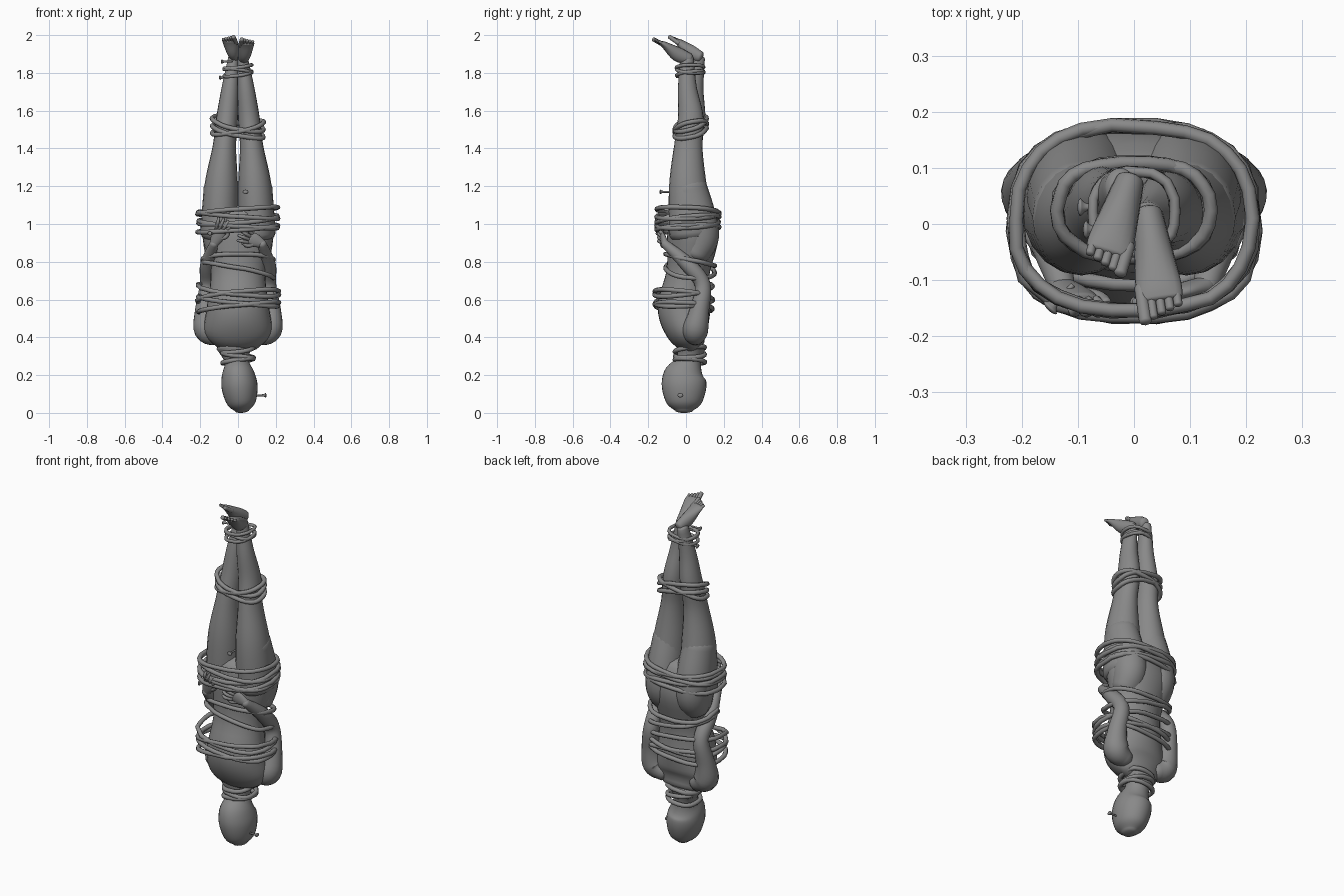
import bpy, bmesh, math, random
from mathutils import Vector

if "Cube" in bpy.data.objects:
    bpy.data.objects.remove(bpy.data.objects["Cube"])

random.seed(4)
X, Y, Z = Vector((1, 0, 0)), Vector((0, 1, 0)), Vector((0, 0, 1))
SIDES = ((-1, "left"), (1, "right"))
GREY = bpy.data.materials.new("dark_grey")
GREY.diffuse_color = (.25, .25, .25, 1)
GREY.use_nodes = True
GREY.node_tree.nodes["Principled BSDF"].inputs["Base Color"].default_value = GREY.diffuse_color


def spline(rows, n):
    """Catmull-Rom interpolation of rows of numbers."""
    out = []
    for i in range(len(rows) - 1):
        a, b = rows[max(i - 1, 0)], rows[i]
        c, d = rows[i + 1], rows[min(i + 2, len(rows) - 1)]
        for k in range(n):
            t = k / n
            out.append([(2 * q + (r - p) * t + (2 * p - 5 * q + 4 * r - s) * t * t
                         + (3 * q - p - 3 * r + s) * t ** 3) / 2
                        for p, q, r, s in zip(a, b, c, d)])
    return out + [list(rows[-1])]


def add_tube(bm, rows, ref, sides=20, n=5, cap=.5):
    """Round-ended elliptical tube; rows are (centre, radius a, radius b)."""
    rows = spline([(*p, a, b) for p, a, b in rows], n)
    pts = [Vector(r[:3]) for r in rows]
    last = len(pts) - 1
    sect = [(p, (pts[min(i + 1, last)] - pts[max(i - 1, 0)]).normalized(), *rows[i][3:])
            for i, p in enumerate(pts)]

    def dome(s, sign):
        p, t, a, b = s
        h = min(a, b) * cap * sign
        turns = [k * math.pi / 7 for k in range(1, 4)]
        return [(p + t * h * math.sin(u), t, a * math.cos(u), b * math.cos(u)) for u in turns]

    rings = []
    for p, t, a, b in dome(sect[0], -1)[::-1] + sect + dome(sect[-1], 1):
        s = ref.cross(t).normalized()
        w = t.cross(s)
        turns = [2 * math.pi * k / sides for k in range(sides)]
        rings.append([bm.verts.new(p + s * a * math.cos(v) + w * b * math.sin(v)) for v in turns])
    for r0, r1 in zip(rings, rings[1:]):
        for k in range(sides):
            j = (k + 1) % sides
            bm.faces.new((r0[k], r0[j], r1[j], r1[k]))
    bm.faces.new(rings[0][::-1])
    bm.faces.new(rings[-1])


def place(name, data):
    data.materials.append(GREY)
    bpy.context.collection.objects.link(bpy.data.objects.new(name, data))


def finish(name, bm):
    me = bpy.data.meshes.new(name)
    bmesh.ops.recalc_face_normals(bm, faces=bm.faces)
    bm.to_mesh(me)
    bm.free()
    me.shade_smooth()
    place(name, me)


def part(name, rows, ref, **kw):
    bm = bmesh.new()
    add_tube(bm, rows, ref, **kw)
    finish(name, bm)


def column(name, rows, x_at, **kw):
    """Upright part; rows are z, y, half width, half depth, and x follows a rule."""
    part(name, [(Vector((x_at(z), y, z)), a, b) for z, y, a, b in rows], Y, **kw)


# covered head with flared neck cloth
column("covered_head", [(.013, -.01, .038, .048), (.05, -.01, .075, .092), (.13, -.01, .095, .117),
                        (.2, -.008, .088, .11), (.275, .015, .064, .066), (.35, .025, .098, .078)],
       lambda z: .025 - .12 * z, sides=28, cap=.34)

# torso, hanging upside down, and seat
column("torso", [(.36, .045, .12, .06), (.43, .01, .178, .112), (.56, -.01, .165, .14),
                 (.74, .01, .145, .114), (.93, .035, .188, .135), (1.05, .02, .187, .108)],
       lambda z: 0, sides=32)
for s, side in SIDES:
    column(side + "_seat", [(.84, .05, .08, .075), (.93, .075, .092, .1), (1.05, .045, .096, .11),
                            (1.2, .012, .086, .096)], lambda z: s * .095)

# legs: one profile, mirrored, one ankle set behind the other
for s, side in SIDES:
    leg = [(.95, .03, .1, .12), (1.2, .01, .089, .1), (1.41, .012, .062, .075),
           (1.56, .03, .057, .068), (1.72, .025, .045, .05), (1.88, .035, .028, .035)]
    column(side + "_leg", [(z, y - s * .08 * max(0, z - 1.5), a, b) for z, y, a, b in leg],
           lambda z: s * (.1 - .076 * (max(0, z - 1) / .88) ** 1.3))


# feet with toes
def foot(name, s, heel, tip):
    bm = bmesh.new()
    ball = heel.lerp(tip, .68)
    add_tube(bm, [(heel, .026, .03), (heel.lerp(ball, .5) - Z * .01, .034, .038), (ball, .041, .02),
                  (ball.lerp(tip, .4), .04, .012)], Z, sides=16)
    d = (tip - ball).normalized()
    w = Z.cross(d).normalized() * s
    for i in range(5):
        r = .0115 if i == 4 else .008
        a = ball + w * (.03 - .0155 * i)
        e = a + d * (tip - ball).length * (.65 + .09 * i)
        add_tube(bm, [(a, r, r), (e, r, r)], Z, sides=8)
    finish(name, bm)


foot("left_foot", -1, Vector((-.008, .075, 1.885)), Vector((-.055, -.078, 1.991)))
foot("right_foot", 1, Vector((.025, .018, 1.873)), Vector((.052, -.168, 1.978)))

# arms, with rounded shoulders and the forearms folded to the front
for s, side in SIDES:
    arm = [(.11, .05, .405, .05), (.165, .05, .44, .068), (.176, .07, .54, .052), (.16, .088, .68, .042),
           (.16, .01, .785, .04), (.128, -.112, .895, .023)]
    part(side + "_arm", [(Vector((s * x, y, z)), r, r) for x, y, z, r in arm], Vector((s * .3, 1, .5)), cap=.8)


# hands with fingers
def hand(name, s, wrist, knuckle):
    bm = bmesh.new()
    add_tube(bm, [(wrist, .022, .018), (wrist.lerp(knuckle, .6), .036, .016), (knuckle, .034, .013)], Y)
    d = (knuckle - wrist).normalized()
    w = Y.cross(d).normalized()

    def finger(a, b, c, r):
        add_tube(bm, [(a, r, r), (b, r, r), (c, r * .75, r * .75)], Y, sides=8)
    for i in range(4):
        o = i - 1.5
        a = knuckle + w * o * .017
        dd = (d + w * o * .15).normalized() * .07
        finger(a, a + dd * .5 - Y * .012, a + dd * (1 - .1 * abs(o)), .0095)
    a = wrist.lerp(knuckle, .4)
    b = a + d * .035 - w * s * .04
    finger(a, b, b + d * .035, .012)
    finish(name, bm)


hand("left_hand", -1, Vector((-.13, -.11, .89)), Vector((-.092, -.135, .965)))
hand("right_hand", 1, Vector((.13, -.11, .895)), Vector((.065, -.125, .925)))


# ropes: loops wound at seeded tilts inside a band
def rope(name, y, rx, ry, z, lean, pitch, r):
    cu = bpy.data.curves.new(name, 'CURVE')
    cu.dimensions = '3D'
    cu.bevel_depth = r
    cu.bevel_resolution = 2
    sp = cu.splines.new('POLY')
    n = 26
    sp.points.add(n - 1)
    sp.use_cyclic_u = True
    for k in range(n):
        c, s = math.cos(2 * math.pi * k / n), math.sin(2 * math.pi * k / n)
        j = 1 + random.uniform(-.02, .015)
        sp.points[k].co = (j * rx * math.copysign(abs(c) ** .8, c),
                           y + j * ry * math.copysign(abs(s) ** .8, s), z + lean * c + pitch * s, 1)
    place(name, cu)


# name, low z, high z, loops, centre y, half width, half depth, tilt
for name, low, high, count, y, rx, ry, tilt in (
        ("neck_rope", .275, .335, 3, .02, .083, .079, .012),
        ("chest_rope", .56, .65, 4, -.012, .214, .153, .025),
        ("waist_rope", .755, .81, 2, .022, .188, .13, .04),
        ("hip_rope", .975, 1.07, 5, .01, .212, .165, .018),
        ("shin_rope", 1.49, 1.53, 3, .025, .136, .085, .03),
        ("ankle_rope", 1.795, 1.83, 3, .022, .073, .072, .012)):
    for i in range(count):
        t = i / (count - 1)
        lean = tilt * (1 - t if i % 2 else t - 1) if name == "waist_rope" else tilt * (-1) ** i
        rope(f"{name}_{i + 1}", y, rx, ry, low + (high - low) * t, -lean if name == "shin_rope" else lean,
             random.uniform(-tilt, tilt), .0095 if name == "ankle_rope" else .0125)

# small flared spikes: tip inside the body, direction outward
for i, (tip, out) in enumerate((((.04, -.08, 1.17), -Y), ((.09, -.03, .093), X),
                                ((-.11, -.11, .95), -X - Y), ((-.04, .03, 1.775), -X),
                                ((-.03, -.01, 1.86), -X))):
    a, b = Vector(tip), Vector(tip) + out.normalized() * .055
    part(f"spike_{i + 1}", [(a, .005, .005), (a.lerp(b, .75), .006, .006), (b, .016, .012)], Z, sides=8)
